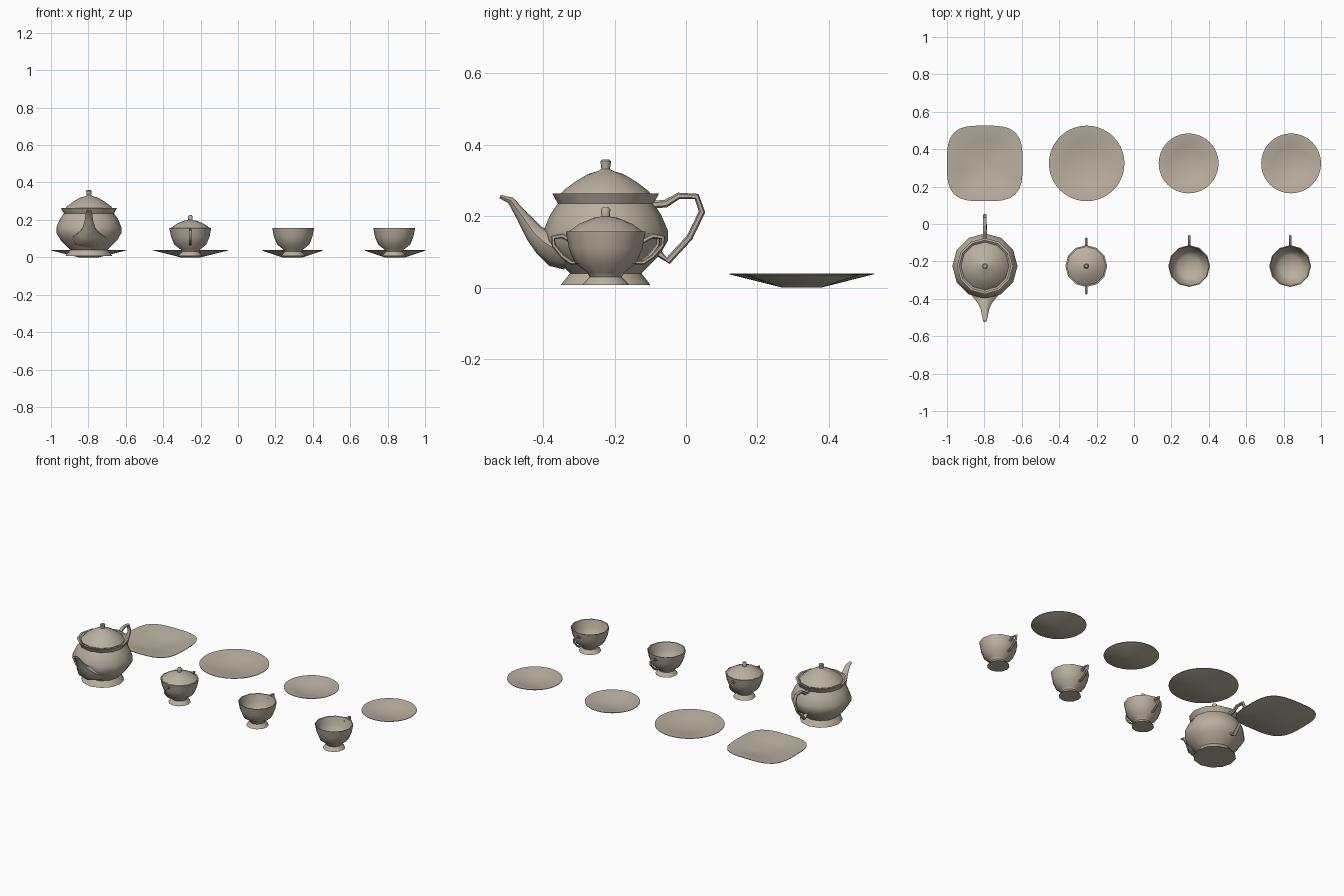
import bpy, bmesh, math

if "Cube" in bpy.data.objects:
    bpy.data.objects.remove(bpy.data.objects["Cube"])

china = bpy.data.materials.new("warm_grey_china")
china.diffuse_color = (0.49, 0.43, 0.35, 1)
china.use_nodes = True
china.node_tree.nodes["Principled BSDF"].inputs["Base Color"].default_value = china.diffuse_color


def finish(name, bm, angle=40):
    bmesh.ops.remove_doubles(bm, verts=bm.verts, dist=1e-5)
    bmesh.ops.recalc_face_normals(bm, faces=bm.faces)
    me = bpy.data.meshes.new(name)
    bm.to_mesh(me)
    bm.free()
    me.materials.append(china)
    me.shade_smooth()
    me.set_sharp_from_angle(angle=math.radians(angle))
    ob = bpy.data.objects.new(name, me)
    bpy.context.collection.objects.link(ob)
    return ob


def skin(bm, rings):
    for a, b in zip(rings, rings[1:]):
        n = len(a)
        for i in range(n):
            j = (i + 1) % n
            bm.faces.new((a[i], a[j], b[j], b[i]))


def lathe(name, profile, cx, cy, sides, power=2):
    """Spin an (r, z) profile; power above 2 squares off the outline."""
    bm = bmesh.new()
    rings = []
    for r, z in profile:
        ring = []
        for i in range(sides):
            t = 2 * math.pi * i / sides
            c, s = math.cos(t), math.sin(t)
            k = max(r, 1e-7) / (abs(c) ** power + abs(s) ** power) ** (1 / power)
            ring.append(bm.verts.new((cx + k * c, cy + k * s, z)))
        rings.append(ring)
    skin(bm, rings)
    return finish(name, bm)


def tube(name, path, cx, cy, flip=1, sides=6):
    """Path of (y offset, z, thickness, half width) in the plane x = cx."""
    bm = bmesh.new()
    rings = []
    for k, (y, z, rn, rx) in enumerate(path):
        a, b = path[max(k - 1, 0)], path[min(k + 1, len(path) - 1)]
        ty, tz = b[0] - a[0], b[1] - a[1]
        l = math.hypot(ty, tz)
        ny, nz = -tz / l, ty / l
        ring = []
        for i in range(sides):
            t = 2 * math.pi * i / sides
            n = rn * math.cos(t)
            ring.append(bm.verts.new((cx + rx * math.sin(t),
                                      cy + flip * (y + ny * n), z + nz * n)))
        rings.append(ring)
    skin(bm, rings)
    bm.faces.new(rings[0])
    bm.faces.new(rings[-1])
    return finish(name, bm, 50)


ROW = -0.225

# Teapot
tx = -0.797
lathe("teapot_body", [(0, .007), (.125, .007), (.122, .012), (.1, .04), (.115, .055),
                      (.15, .09), (.174, .13), (.174, .16), (.155, .205), (.134, .235),
                      (.15, .264), (.138, .264), (.122, .25), (0, .25)], tx, ROW, 12)
lathe("teapot_lid", [(0, .255), (.128, .26), (.118, .272), (.085, .297), (.05, .318),
                     (.022, .326), (.012, .332), (.015, .354), (.01, .359), (0, .359)],
      tx, ROW, 12)
tube("teapot_spout", [(-.11, .105, .055, .1), (-.142, .108, .05, .085),
                      (-.17, .125, .038, .06), (-.2, .152, .027, .036),
                      (-.234, .2, .017, .022), (-.266, .244, .01, .016),
                      (-.296, .255, .005, .009)], tx, ROW, sides=8)
tube("teapot_handle", [(.13, .232, .011, .012), (.168, .235, .011, .012),
                       (.205, .257, .009, .011), (.255, .255, .009, .011),
                       (.27, .212, .009, .011), (.235, .14, .009, .011),
                       (.175, .075, .01, .012), (.15, .095, .01, .012)], tx, ROW)

# Sugar bowl and cups share the outer bowl
outer = [(0, .007), (.065, .007), (.062, .012), (.045, .03), (.052, .042),
         (.086, .068), (.103, .11), (.112, .157)]
inner = [(.107, .156), (.097, .11), (.08, .075), (.06, .056), (0, .05)]
ear = [(.098, .13, .007, .007), (.125, .145, .007, .007), (.152, .14, .007, .007),
       (.15, .118, .006, .007), (.125, .088, .006, .007), (.1, .07, .006, .007),
       (.08, .07, .006, .007)]

sx = -0.255
lathe("sugar_bowl", outer + [(0, .15)], sx, ROW, 12)
lathe("sugar_lid", [(0, .152), (.105, .156), (.075, .178), (.035, .195), (.012, .199),
                    (.013, .218), (.008, .225), (0, .225)], sx, ROW, 12)
for side, flip in (("back", 1), ("front", -1)):
    tube("sugar_handle_" + side, [(y * .97, z, a, b) for y, z, a, b in ear], sx, ROW, flip)

for side, x in (("left", .295), ("right", .835)):
    lathe("cup_" + side, outer + inner, x, ROW, 12)
    tube("cup_handle_" + side, [(y * 1.06, z, a, b) for y, z, a, b in ear], x, ROW)


# Plates and saucers
def dish(name, x, r, rim, power=2):
    lathe(name, [(0, 0), (.055, 0), (r, rim - .003), (r, rim), (r - .008, rim),
                 (r * .6, rim * .6), (r * .3, rim * .36), (0, .011)], x, .324, 40, power)


dish("square_plate", -.798, .202, .04, 3.4)
dish("round_plate", -.253, .202, .04)
dish("saucer_left", .292, .16, .038)
dish("saucer_right", .84, .16, .038)
